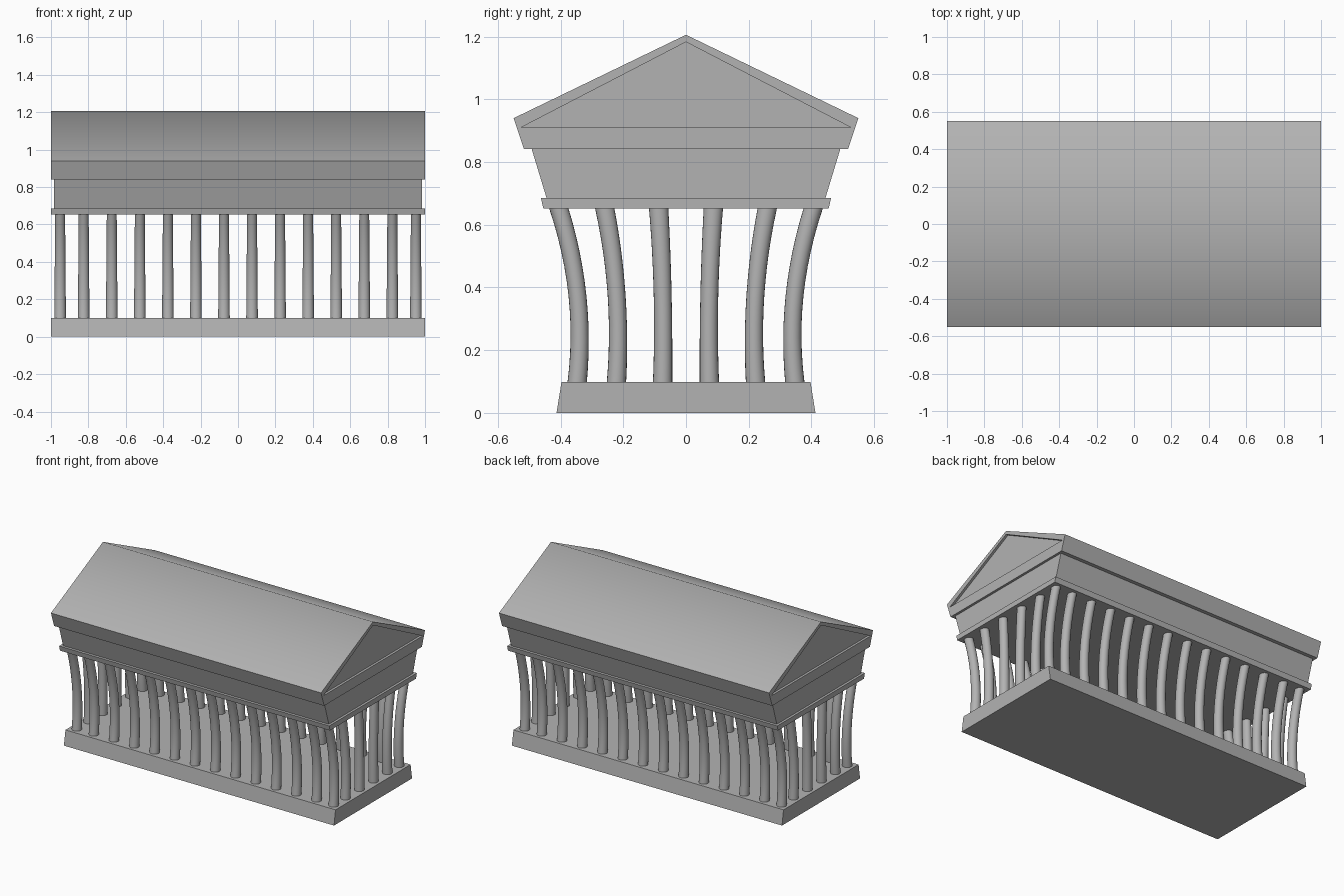
import bpy, bmesh, math

if "Cube" in bpy.data.objects:
    bpy.data.objects.remove(bpy.data.objects["Cube"])

stone = bpy.data.materials.new("stone")
stone.diffuse_color = (0.45, 0.45, 0.45, 1)
stone.use_nodes = True
stone.node_tree.nodes["Principled BSDF"].inputs["Base Color"].default_value = stone.diffuse_color


def add_object(name, bm):
    mesh = bpy.data.meshes.new(name)
    bm.to_mesh(mesh)
    bm.free()
    mesh.materials.append(stone)
    obj = bpy.data.objects.new(name, mesh)
    bpy.context.collection.objects.link(obj)
    return obj


def prism(name, profile, half_x):
    """Extrude a closed (y, z) profile along x, centred on x = 0."""
    bm = bmesh.new()
    face = bm.faces.new([bm.verts.new((-half_x, y, z)) for y, z in profile])
    ext = bmesh.ops.extrude_face_region(bm, geom=[face])
    moved = [g for g in ext["geom"] if isinstance(g, bmesh.types.BMVert)]
    bmesh.ops.translate(bm, verts=moved, vec=(2 * half_x, 0, 0))
    bmesh.ops.recalc_face_normals(bm, faces=bm.faces)
    return add_object(name, bm)


def slab(name, z0, y0, z1, y1, half_x):
    """Block whose long sides flare from half-width y0 to y1."""
    return prism(name, [(-y0, z0), (y0, z0), (y1, z1), (-y1, z1)], half_x)


# base, beam and frieze
slab("base", 0, 0.413, 0.099, 0.397, 1.0)
slab("beam", 0.652, 0.455, 0.686, 0.463, 1.0)
slab("frieze", 0.686, 0.445, 0.841, 0.492, 0.984)

# roof, shaded smooth over the ridge, with shallow recesses in both gables
roof = prism("roof", [(-0.517, 0.841), (0.517, 0.841), (0.55, 0.94),
                      (0, 1.206), (-0.55, 0.94)], 1.0)
for poly in roof.data.polygons:
    poly.use_smooth = True
roof.data.set_sharp_from_angle(angle=math.radians(60))
for side in (-1, 1):
    cutter = prism("gable_cutter", [(-0.525, 0.911), (0.525, 0.911), (0, 1.183)], 0.05)
    cutter.location.x = side * 1.034
    cutter.hide_render = True
    cutter.hide_viewport = True
    cut = roof.modifiers.new("gable_recess", "BOOLEAN")
    cut.operation = "DIFFERENCE"
    cut.solver = "EXACT"
    cut.object = cutter


def spread(z):
    """Sideways stretch of the colonnade at height z."""
    return 0.972 + 1.12 * (z - 0.24) ** 2


# colonnade: tapered round columns around the edge, bowed in y
SIDES, RINGS = 20, 12
Z0, Z1 = 0.099, 0.652


def column(cx, cy):
    bm = bmesh.new()
    rings = []
    for i in range(RINGS + 1):
        t = i / RINGS
        z = Z0 + (Z1 - Z0) * t
        r = 0.031 - 0.0045 * t
        ring = []
        for k in range(SIDES):
            a = 2 * math.pi * k / SIDES
            ring.append(bm.verts.new((cx + r * math.cos(a),
                                      (cy + r * math.sin(a)) * spread(z), z)))
        rings.append(ring)
    for low, high in zip(rings, rings[1:]):
        for k in range(SIDES):
            n = (k + 1) % SIDES
            bm.faces.new((low[k], low[n], high[n], high[k])).smooth = True
    bm.faces.new(rings[0][::-1])
    bm.faces.new(rings[-1])
    obj = add_object("column", bm)
    obj.data.set_sharp_from_angle(angle=math.radians(40))


xs = [0.075 + 0.15 * i for i in range(6)] + [0.951]
ys = [0.075, 0.223, 0.349]
for sx in (-1, 1):
    for sy in (-1, 1):
        for x in xs:
            column(sx * x, sy * ys[-1])
        for y in ys[:-1]:
            column(sx * xs[-1], sy * y)
